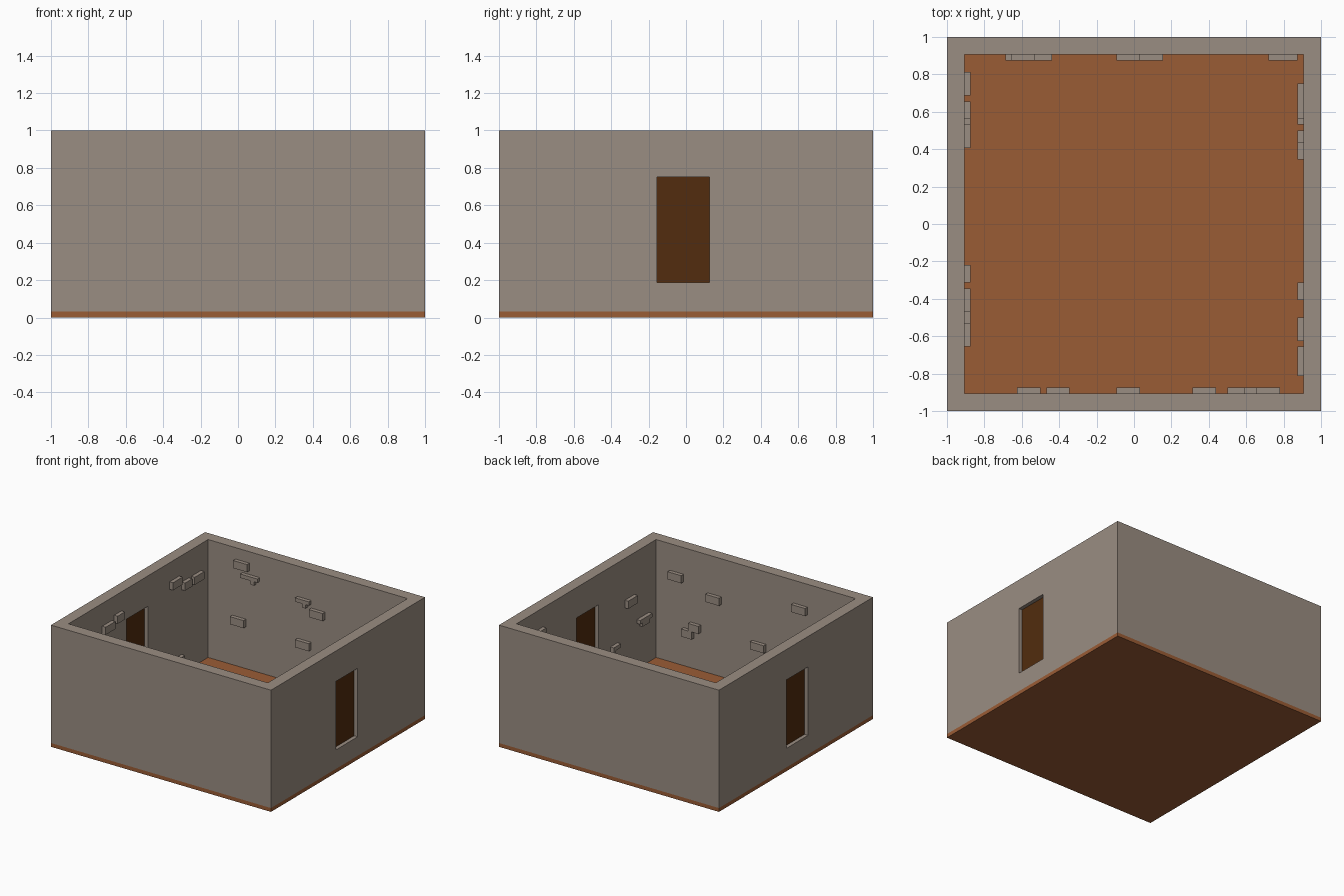
import bpy, bmesh

if "Cube" in bpy.data.objects:
    bpy.data.objects.remove(bpy.data.objects["Cube"])

V = 1 / 32  # every dimension sits on a 1/32 grid


def material(name, r, g, b):
    lin = [(c / 255 / 12.92) if c / 255 <= 0.04045 else ((c / 255 + 0.055) / 1.055) ** 2.4
           for c in (r, g, b)]
    m = bpy.data.materials.new(name)
    m.diffuse_color = (*lin, 1)
    m.use_nodes = True
    m.node_tree.nodes["Principled BSDF"].inputs["Base Color"].default_value = m.diffuse_color
    return m


STONE = material("grey_stone", 154, 141, 130)
CLAY = material("clay_floor", 154, 92, 53)
WOOD = material("dark_wood", 82, 44, 14)


def boxes(name, mat, spans):
    """One object made of boxes, each given as (x0, x1, y0, y1, z0, z1) in grid units."""
    bm = bmesh.new()
    for x0, x1, y0, y1, z0, z1 in spans:
        for v in bmesh.ops.create_cube(bm, size=1)["verts"]:
            v.co = [V * (a if c < 0 else b)
                    for c, (a, b) in zip(v.co, ((x0, x1), (y0, y1), (z0, z1)))]
    me = bpy.data.meshes.new(name)
    bm.to_mesh(me)
    bm.free()
    me.materials.append(mat)
    ob = bpy.data.objects.new(name, me)
    bpy.context.collection.objects.link(ob)
    return ob


def cut(target, span):
    cutter = boxes("cutter", STONE, [span])
    cutter.hide_render = True
    mod = target.modifiers.new("cut", 'BOOLEAN')
    mod.operation, mod.solver, mod.object = 'DIFFERENCE', 'EXACT', cutter
    bpy.context.view_layer.objects.active = target
    bpy.ops.object.modifier_apply(modifier=mod.name)
    bpy.data.objects.remove(cutter)


# floor slab
boxes("floor", CLAY, [(-32, 32, -32, 32, 0, 1)])

# four walls with a doorway through both sides
walls = boxes("walls", STONE, [(-32, 32, -32, 32, 1, 32)])
cut(walls, (-29, 29, -29, 29, 0, 33))
cut(walls, (-34, 34, -5, 4, 6, 24))

# door panels in the middle of the wall thickness
boxes("right_door", WOOD, [(30, 31, -5, 4, 6, 24)])
boxes("left_door", WOOD, [(-31, -30, -5, 4, 6, 24)])

# raised bricks on the inner wall faces: (start, end, bottom, top) along each wall
back = [(-21, -17, 27, 29), (-19, -14, 25, 26), (-16, -15, 24, 25), (-3, 1, 23, 24),
        (-1, 0, 22, 23), (1, 5, 20, 22), (-22, -18, 12, 14), (-3, 1, 11, 13),
        (23, 28, 15, 17)]
front = [(21, 25, 23, 25), (10, 14, 20, 22), (-15, -11, 24, 26), (16, 19, 11, 13),
         (18, 21, 9, 11), (-3, 1, 11, 13), (-20, -16, 12, 14)]
left = [(13, 17, 25, 27), (18, 21, 23, 25), (22, 26, 23, 25), (14, 18, 4, 6),
        (-15, -11, 24, 26), (-10, -7, 25, 27), (-21, -17, 10, 12), (-17, -13, 16, 18)]
right = [(-20, -16, 19, 21), (-26, -21, 13, 14), (-25, -22, 12, 13), (-13, -10, 10, 11),
         (-11, -10, 9, 10), (18, 24, 25, 27), (17, 21, 8, 10), (11, 14, 16, 18),
         (14, 16, 12, 14)]
boxes("back_bricks", STONE, [(a, b, 28, 29, c, d) for a, b, c, d in back])
boxes("front_bricks", STONE, [(a, b, -29, -28, c, d) for a, b, c, d in front])
boxes("left_bricks", STONE, [(-29, -28, a, b, c, d) for a, b, c, d in left])
boxes("right_bricks", STONE, [(28, 29, a, b, c, d) for a, b, c, d in right])
